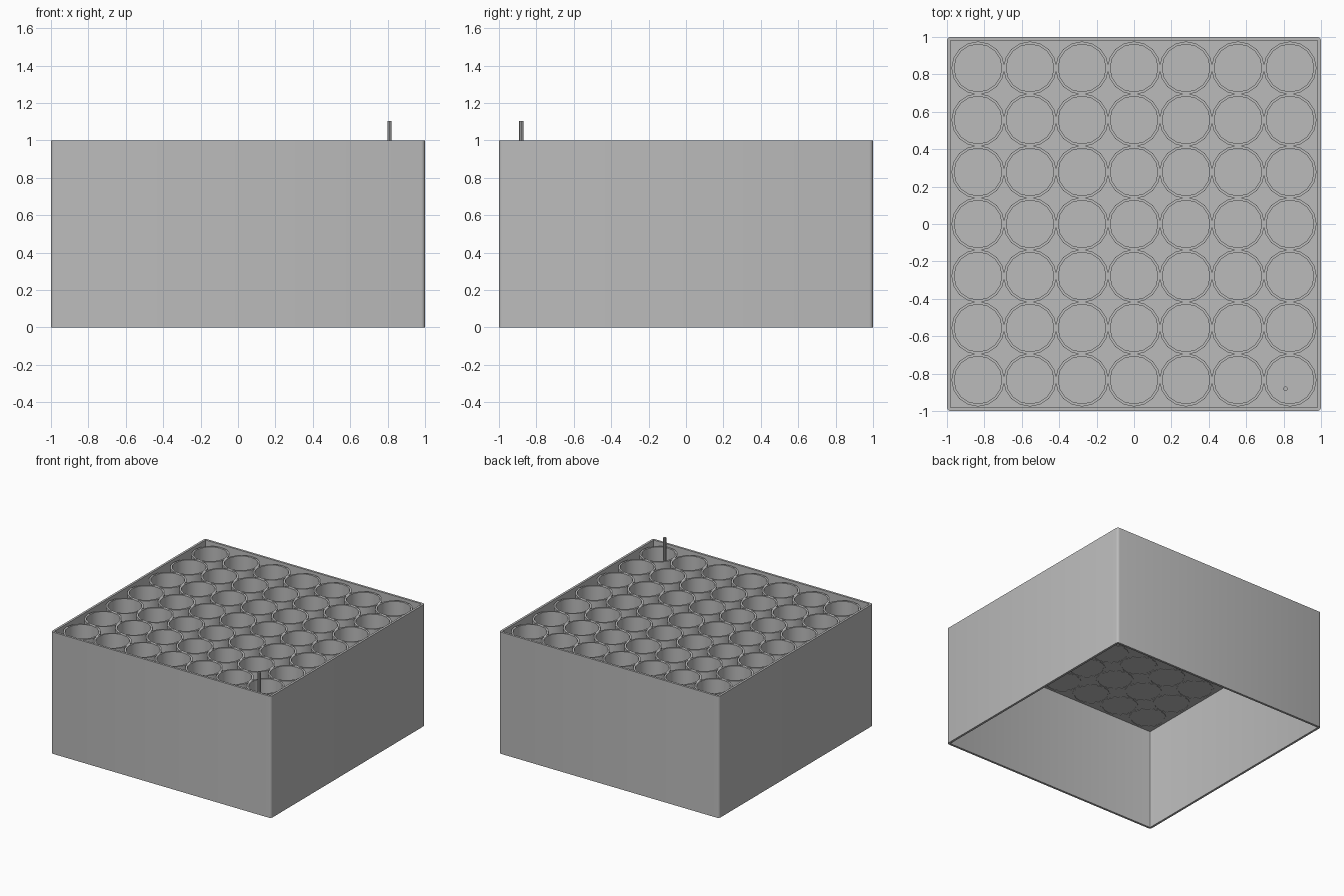
import bpy, bmesh, math

cube = bpy.data.objects.get("Cube")
if cube:
    bpy.data.objects.remove(cube, do_unlink=True)

grey = bpy.data.materials.new("plain grey")
grey.use_nodes = True
colour = (0.5, 0.5, 0.5, 1)
grey.diffuse_color = colour
grey.node_tree.nodes["Principled BSDF"].inputs["Base Color"].default_value = colour


def rounded_square(half, radius, steps=3):
    pts = []
    for corner in range(4):
        mid = math.radians(45 + 90 * corner)
        cx = math.copysign(half - radius, math.cos(mid))
        cy = math.copysign(half - radius, math.sin(mid))
        for i in range(steps + 1):
            a = math.radians(90 * (corner + i / steps))
            pts.append((cx + radius * math.cos(a), cy + radius * math.sin(a)))
    return pts


def circle(radius, sides):
    return [(radius * math.cos(math.tau * i / sides),
             radius * math.sin(math.tau * i / sides)) for i in range(sides)]


def hollow(bm, outer, inner, z0, z1, x=0, y=0):
    """Closed ring-shaped prism between two matching outlines."""
    rings = [[bm.verts.new((px + x, py + y, z)) for px, py in outline]
             for outline, z in ((outer, z0), (outer, z1), (inner, z1), (inner, z0))]
    n = len(outer)
    for a, b in zip(rings, rings[1:] + rings[:1]):
        for i in range(n):
            j = (i + 1) % n
            bm.faces.new((a[i], a[j], b[j], b[i]))


def solid(bm, outline, z0, z1, x=0, y=0):
    low = [bm.verts.new((px + x, py + y, z0)) for px, py in outline]
    top = [bm.verts.new((px + x, py + y, z1)) for px, py in outline]
    bm.faces.new(low[::-1])
    bm.faces.new(top)
    for i in range(len(low)):
        j = (i + 1) % len(low)
        bm.faces.new((low[i], low[j], top[j], top[i]))


def finish(bm, name):
    mesh = bpy.data.meshes.new(name)
    bm.to_mesh(mesh)
    bm.free()
    mesh.materials.append(grey)
    obj = bpy.data.objects.new(name, mesh)
    bpy.context.collection.objects.link(obj)
    bpy.ops.object.select_all(action='DESELECT')
    obj.select_set(True)
    bpy.context.view_layer.objects.active = obj
    bpy.ops.object.shade_smooth_by_angle(angle=math.radians(40))


# Outer walls, open below
bm = bmesh.new()
hollow(bm, rounded_square(1, 0.02), rounded_square(0.982, 0.005), 0, 1)
finish(bm, "box_walls")

# Raised floor that carries the cups
bm = bmesh.new()
solid(bm, rounded_square(0.985, 0.005), 0.832, 0.85)
finish(bm, "raised_floor")

# Seven by seven grid of round cups
bm = bmesh.new()
for row in range(-3, 4):
    for col in range(-3, 4):
        hollow(bm, circle(0.142, 16), circle(0.127, 16), 0.829, 0.98,
               col * 0.278, row * 0.278)
finish(bm, "cups")

# Thin stick standing in the front corner cup
bm = bmesh.new()
solid(bm, circle(0.012, 8), 0.84, 1.105, 0.81, -0.88)
finish(bm, "stick")
